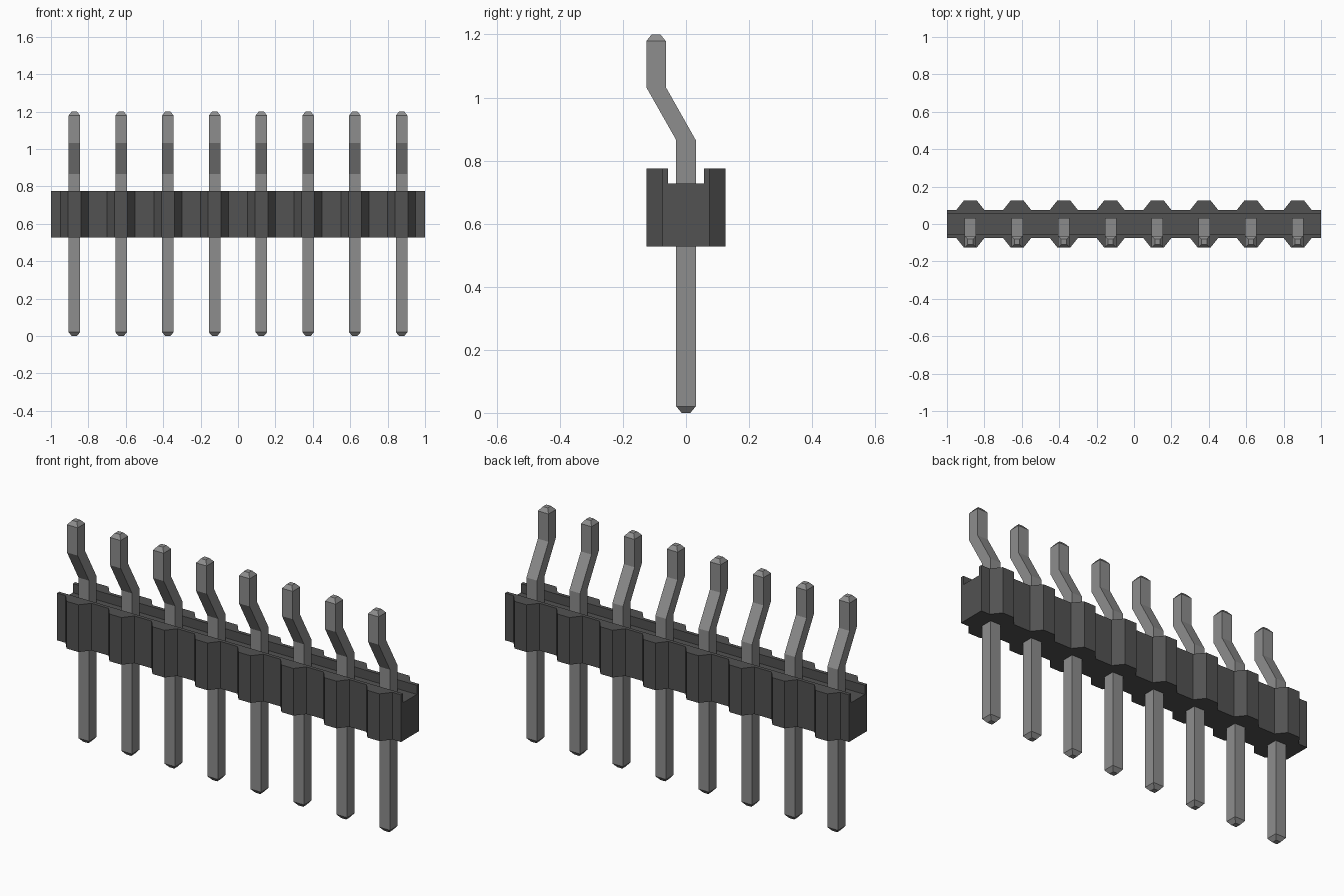
import bpy, bmesh

if "Cube" in bpy.data.objects:
    bpy.data.objects.remove(bpy.data.objects["Cube"], do_unlink=True)

COUNT, PITCH = 8, 0.25
BOTTOM, TOP, GROOVE_Z = 0.527, 0.775, 0.727


def material(name, grey):
    mat = bpy.data.materials.new(name)
    mat.use_nodes = True
    colour = (grey, grey, grey, 1)
    mat.diffuse_color = colour
    mat.node_tree.nodes["Principled BSDF"].inputs["Base Color"].default_value = colour
    return mat


def mesh_from(bm, name, mat):
    bmesh.ops.recalc_face_normals(bm, faces=bm.faces)
    mesh = bpy.data.meshes.new(name)
    bm.to_mesh(mesh)
    bm.free()
    mesh.materials.append(mat)
    return mesh


def add_object(name, mesh, x=0):
    obj = bpy.data.objects.new(name, mesh)
    obj.location.x = x
    bpy.context.collection.objects.link(obj)
    return obj


black_plastic = material("dark grey plastic", 0.085)
metal = material("grey metal", 0.27)
centres = [(i - (COUNT - 1) / 2) * PITCH for i in range(COUNT)]

# Housing: ribbed outline, mirrored front to back and extruded upward
side = [(-1, 0.075)]
for c in centres:
    side += [(c - 0.075, 0.075), (c - 0.035, 0.125), (c + 0.035, 0.125), (c + 0.075, 0.075)]
side.append((1, 0.075))
outline = [(x, -y) for x, y in side] + side[::-1]

bm = bmesh.new()
base = bm.faces.new([bm.verts.new((x, y, BOTTOM)) for x, y in outline])
extruded = bmesh.ops.extrude_face_region(bm, geom=[base], use_keep_orig=True)
top_verts = [g for g in extruded["geom"] if isinstance(g, bmesh.types.BMVert)]
bmesh.ops.translate(bm, verts=top_verts, vec=(0, 0, TOP - BOTTOM))
housing = add_object("housing", mesh_from(bm, "housing", black_plastic))

# Groove along the top, cut with a long box
bpy.ops.mesh.primitive_cube_add(size=1, location=(0, 0, GROOVE_Z + 0.1))
cutter = bpy.context.object
cutter.name = "groove_cutter"
cutter.scale = (2.4, 0.113, 0.2)
cutter.hide_render = True
groove = housing.modifiers.new("groove", "BOOLEAN")
groove.operation = "DIFFERENCE"
groove.solver = "EXACT"
groove.object = cutter
bpy.ops.object.select_all(action="DESELECT")
bpy.context.view_layer.objects.active = housing
housing.select_set(True)
bpy.ops.object.modifier_apply(modifier=groove.name)
bpy.data.objects.remove(cutter, do_unlink=True)

# Pin: square rings (y, z, half width) joined along the bent path
half = 0.031
path = [(0, 0, 0.014), (0, 0.021, half), (0, 0.865, half),
        (-0.095, 1.033, half), (-0.095, 1.179, half), (-0.095, 1.2, 0.014)]
bm = bmesh.new()
rings = [[bm.verts.new((sx * h, y + sy * h, z))
          for sx, sy in ((-1, -1), (1, -1), (1, 1), (-1, 1))] for y, z, h in path]
for low, high in zip(rings, rings[1:]):
    for i in range(4):
        j = (i + 1) % 4
        bm.faces.new((low[i], low[j], high[j], high[i]))
bm.faces.new(rings[0])
bm.faces.new(rings[-1])
pin_mesh = mesh_from(bm, "pin", metal)
for number, c in enumerate(centres, 1):
    add_object(f"pin_{number}", pin_mesh, c)
